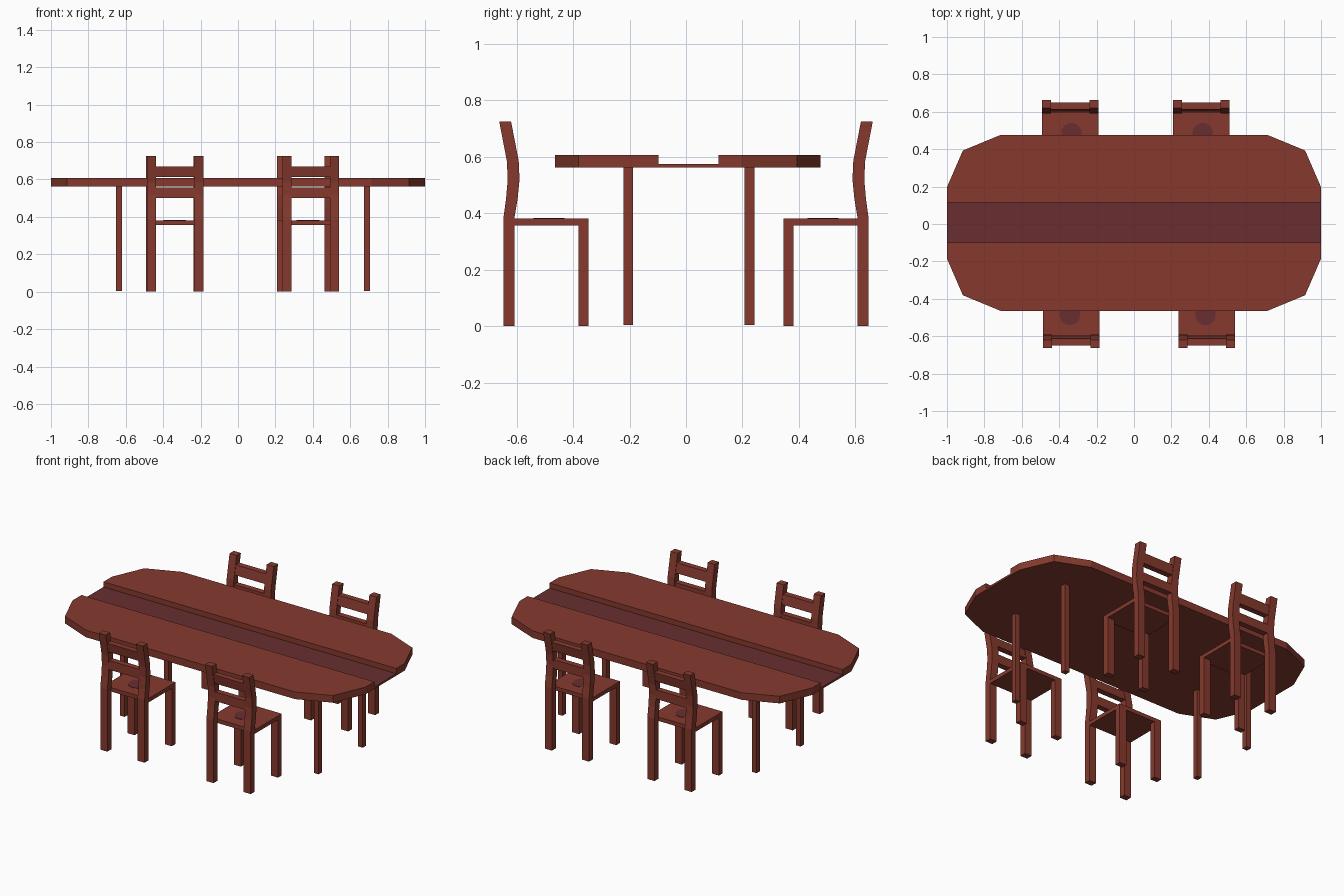
import bpy, bmesh, math
from mathutils import Matrix, Vector

if "Cube" in bpy.data.objects:
    bpy.data.objects.remove(bpy.data.objects["Cube"])


def material(name, rgb):
    m = bpy.data.materials.new(name)
    m.diffuse_color = (*rgb, 1)
    m.use_nodes = True
    m.node_tree.nodes["Principled BSDF"].inputs["Base Color"].default_value = m.diffuse_color
    return m


WOOD = material("red brown wood", (0.238, 0.042, 0.027))
DARK = material("dark plum", (0.138, 0.027, 0.030))


def prism(name, pts, vec, mats=(WOOD,), place=Matrix()):
    """Extrude a planar polygon along a vector."""
    bm = bmesh.new()
    face = bm.faces.new([bm.verts.new(p) for p in pts])
    out = bmesh.ops.extrude_face_region(bm, geom=[face])
    moved = [g for g in out["geom"] if isinstance(g, bmesh.types.BMVert)]
    bmesh.ops.translate(bm, verts=moved, vec=Vector(vec))
    bmesh.ops.recalc_face_normals(bm, faces=bm.faces)
    bm.transform(place)
    me = bpy.data.meshes.new(name)
    bm.to_mesh(me)
    bm.free()
    for m in mats:
        me.materials.append(m)
    ob = bpy.data.objects.new(name, me)
    bpy.context.collection.objects.link(ob)
    return ob


def box(name, x0, x1, y0, y1, z0, z1, mats=(WOOD,), place=Matrix()):
    pts = [(x0, y0, z0), (x1, y0, z0), (x1, y1, z0), (x0, y1, z0)]
    return prism(name, pts, (0, 0, z1 - z0), mats, place)


# table: two leaves with chamfered corners, either side of a sunken strip
Z0, Z1, MID = 0.563, 0.607, 0.006
for side, inner in ((1, 0.116), (-1, -0.098)):
    half = [(1, MID + side * 0.191), (0.915, MID + side * 0.387), (0.714, MID + side * 0.470)]
    outline = [(1, inner)] + half + [(-x, y) for x, y in reversed(half)] + [(-1, inner)]
    prism("table_leaf", [(x, y, Z0) for x, y in outline], (0, 0, Z1 - Z0))

strip = box("table_centre_strip", -1, 1, -0.098, 0.116, Z0, 0.575, (WOOD, DARK))
for p in strip.data.polygons:
    p.material_index = 1 if p.normal.z > 0.5 else 0

# table legs
for x in (-0.635, 0.690):
    for y in (-0.205, 0.225):
        box("table_leg", x - 0.016, x + 0.016, y - 0.017, y + 0.017, 0.004, Z0)

# chair post profile: (height, outer y, inner y)
POST = [(0.0, -0.647, -0.608), (0.385, -0.647, -0.608), (0.45, -0.638, -0.597),
        (0.52, -0.632, -0.590), (0.585, -0.635, -0.593), (0.725, -0.662, -0.620)]


def post_at(z):
    for a, b in zip(POST, POST[1:]):
        if a[0] <= z <= b[0]:
            t = (z - a[0]) / (b[0] - a[0])
            return [a[i] + t * (b[i] - a[i]) for i in (1, 2)]


def chair(cx, turned):
    place = Matrix.Translation((cx, 0, 0)) @ Matrix.Rotation(math.pi if turned else 0, 4, "Z")
    w, t = 0.151, 0.048
    # curved back posts and straight front legs
    for x in (-w, w - t):
        prof = [(x, o, z) for z, o, i in POST] + [(x, i, z) for z, o, i in reversed(POST)]
        prism("chair_back_post", prof, (t, 0, 0), place=place)
        box("chair_front_leg", x, x + t, -0.381, -0.345, 0, 0.358, place=place)
    # seat with a round inlay
    box("chair_seat", -w, w, -0.610, -0.345, 0.357, 0.381, place=place)
    ring = [(-0.007 + 0.055 * math.cos(a), -0.486 + 0.055 * math.sin(a), 0.380)
            for a in (math.tau * k / 24 for k in range(24))]
    prism("seat_inlay", ring, (0, 0, 0.003), (DARK,), place)
    # back slats following the post curve
    for z0, z1 in ((0.500, 0.556), (0.612, 0.670)):
        (o0, i0), (o1, i1) = post_at(z0), post_at(z1)
        e, x = 0.003, -w + t
        prism("chair_back_slat", [(x, o0 + e, z0), (x, i0 - e, z0), (x, i1 - e, z1), (x, o1 + e, z1)],
              (2 * (w - t), 0, 0), place=place)


for cx, turned in ((-0.336, False), (0.389, False), (-0.341, True), (0.360, True)):
    chair(cx, turned)
